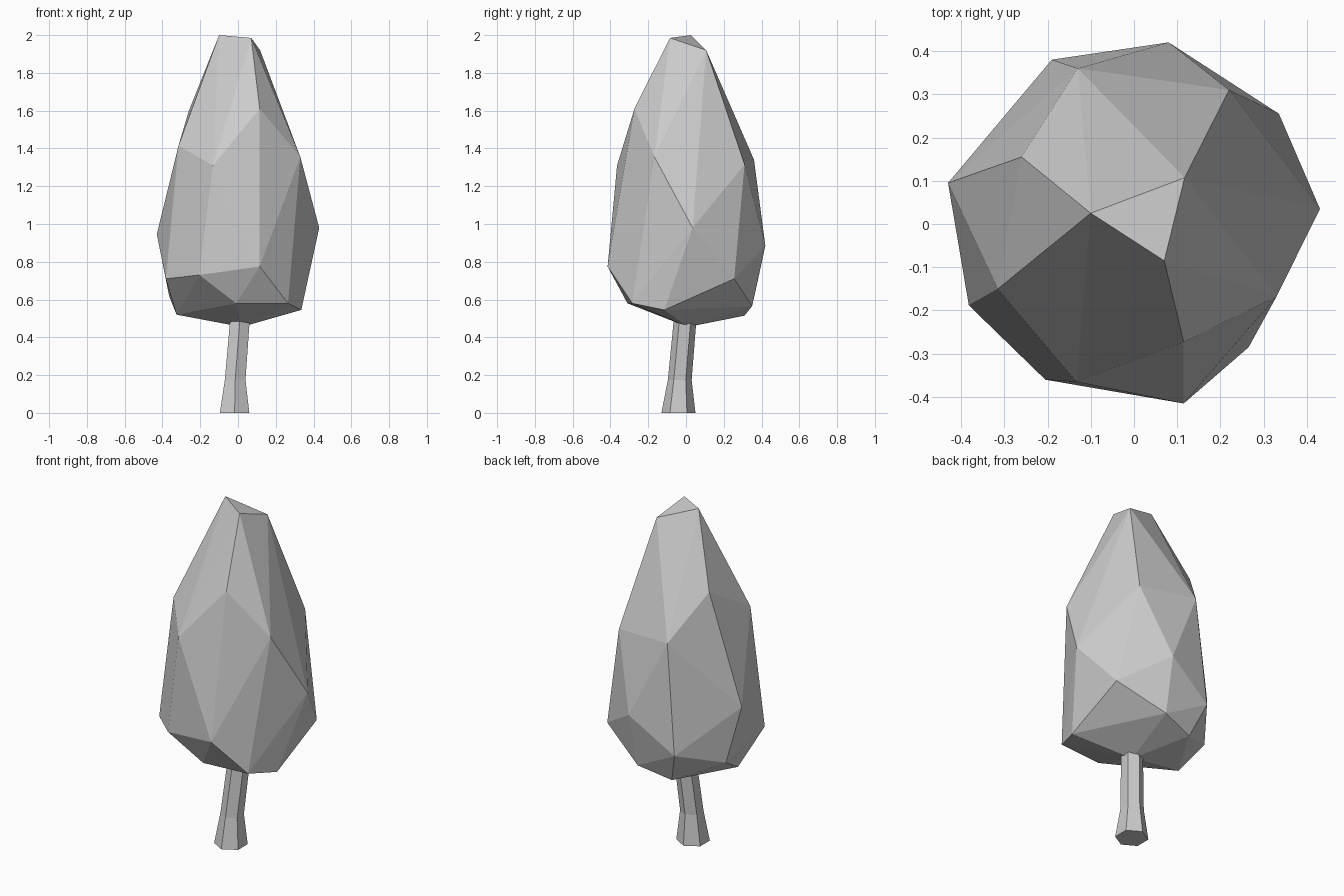
import bpy
import bmesh
import math
from mathutils import Vector

default_cube = bpy.data.objects.get("Cube")
if default_cube:
    bpy.data.objects.remove(default_cube, do_unlink=True)


def make_material(name, colour):
    material = bpy.data.materials.new(name)
    material.use_nodes = True
    material.diffuse_color = colour
    material.node_tree.nodes["Principled BSDF"].inputs["Base Color"].default_value = colour
    return material


def finish_object(name, bm, material):
    """Turn a bmesh into a flat-shaded object with one material."""
    bmesh.ops.recalc_face_normals(bm, faces=bm.faces[:])
    mesh = bpy.data.meshes.new(name)
    bm.to_mesh(mesh)
    bm.free()
    mesh.materials.append(material)
    obj = bpy.data.objects.new(name, mesh)
    bpy.context.scene.collection.objects.link(obj)
    return obj


def build_foliage(name, tiers, material):
    """Faceted crown: the convex hull of a few irregular tiers of corners."""
    bm = bmesh.new()
    for tier in tiers:
        for corner in tier:
            bm.verts.new(Vector(corner))
    hull = bmesh.ops.convex_hull(bm, input=bm.verts[:])
    loose = {v for v in hull["geom_interior"] + hull["geom_unused"]
             if isinstance(v, bmesh.types.BMVert)}
    bmesh.ops.delete(bm, geom=list(loose), context="VERTS")
    return finish_object(name, bm, material)


def build_trunk(name, sections, sides, material):
    """Tapered, leaning prism lofted through the sections (x, y, z, radius)."""
    bm = bmesh.new()
    rings = []
    for x, y, z, radius in sections:
        ring = []
        for i in range(sides):
            angle = math.tau * i / sides + math.pi / 2
            ring.append(bm.verts.new((x + radius * math.cos(angle),
                                      y + radius * math.sin(angle), z)))
        rings.append(ring)
    for low, high in zip(rings, rings[1:]):
        for i in range(sides):
            j = (i + 1) % sides
            bm.faces.new((low[i], low[j], high[j], high[i]))
    bm.faces.new(list(reversed(rings[0])))
    bm.faces.new(rings[-1])
    return finish_object(name, bm, material)


grey = make_material("plain grey", (0.6, 0.6, 0.6, 1))

# Crown corners, from the tip down to the underside
tip = [(-.1, .025, 2), (.07, -.085, 1.985), (.117, .107, 1.92)]
shoulder = [(.115, -.273, 1.61), (-.26, .155, 1.6), (-.315, -.15, 1.415),
            (.33, -.167, 1.355), (-.13, .36, 1.34), (.22, .31, 1.315),
            (-.133, -.365, 1.31)]
belly = [(.43, .035, .98), (-.43, .095, .945), (.08, .42, .885),
         (.115, -.415, .775), (-.205, -.36, .73), (-.382, -.188, .71),
         (.335, .255, .71), (-.19, .38, .7)]
skirt = [(-.365, .15, .62), (-.01, -.31, .58), (.265, -.285, .58),
         (.07, .35, .565), (.335, -.115, .545), (-.325, -.02, .52),
         (-.125, .31, .515)]
underside = [(.02, .01, .455)]
build_foliage("foliage", [tip, shoulder, belly, skirt, underside], grey)

# Six-sided trunk with a flared foot
build_trunk("trunk", [(-.018, -.04, 0, .09), (-.015, -.033, .175, .063),
                      (.01, -.005, .49, .06)], 6, grey)
